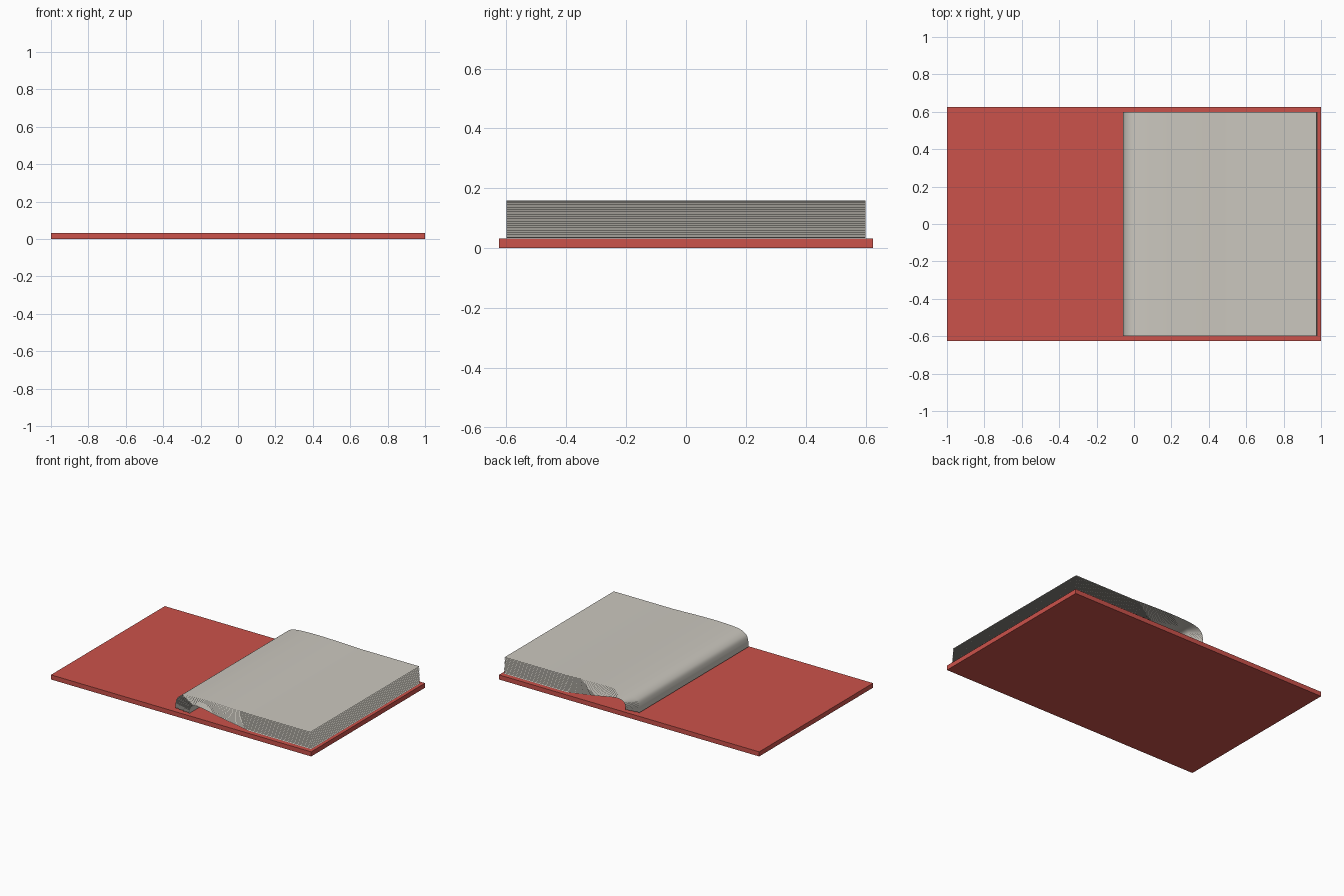
import bpy, bmesh
from mathutils import Vector
from mathutils.geometry import interpolate_bezier

if "Cube" in bpy.data.objects:
    bpy.data.objects.remove(bpy.data.objects["Cube"])


def material(name, rgb):
    m = bpy.data.materials.new(name)
    m.diffuse_color = (*rgb, 1)
    m.use_nodes = True
    m.node_tree.nodes["Principled BSDF"].inputs["Base Color"].default_value = m.diffuse_color
    return m


red = material("cover red", (0.60, 0.085, 0.07))
paper = material("paper", (0.60, 0.575, 0.52))


def add_mesh(name, bm, mat):
    me = bpy.data.meshes.new(name)
    bm.to_mesh(me)
    bm.free()
    me.materials.append(mat)
    ob = bpy.data.objects.new(name, me)
    bpy.context.collection.objects.link(ob)
    return ob


# flat open cover
bm = bmesh.new()
bmesh.ops.create_cube(bm, size=1)
for v in bm.verts:
    v.co = (v.co.x * 2, v.co.y * 1.25, (v.co.z + 0.5) * 0.032)
add_mesh("cover", bm, red)

# profiles (x, z) of the top and bottom sheet, from spine to fore edge
TOP = [(-0.06, 0.042), (-0.058, 0.085), (-0.04, 0.125), (0.015, 0.15), (0.14, 0.159),
       (0.30, 0.158), (0.51, 0.151), (0.975, 0.151)]
BOTTOM = [(0.045, 0.034), (0.047, 0.06), (0.058, 0.085), (0.085, 0.097), (0.14, 0.096),
          (0.28, 0.07), (0.50, 0.036), (0.982, 0.036)]


def smooth(points, steps=6):
    """Catmull-Rom curve through the points; the last span stays straight."""
    p = [Vector((x, 0, z)) for x, z in points]
    out = []
    for i in range(len(p) - 2):
        a, b = p[i], p[i + 1]
        ta = (b - p[max(i - 1, 0)]) / 6
        tb = (p[i + 2] - a) / 6
        if i == len(p) - 3:
            tb = (b - a) / 6
        out += interpolate_bezier(a, a + ta, b - tb, b, steps + 1)[:-1]
    return out + p[-2:]


# stack of loose paper-thin sheets, blended between the two profiles
top, bottom = smooth(TOP), smooth(BOTTOM)
SHEETS = 16
bm = bmesh.new()
for s in range(SHEETS):
    t = s / (SHEETS - 1)
    rows = []
    for a, b in zip(bottom, top):
        c = a.lerp(b, t)
        rows.append([bm.verts.new((c.x, y, c.z)) for y in (-0.6, 0.6)])
    for r, q in zip(rows, rows[1:]):
        bm.faces.new((r[0], q[0], q[1], r[1])).smooth = True
add_mesh("pages", bm, paper)
